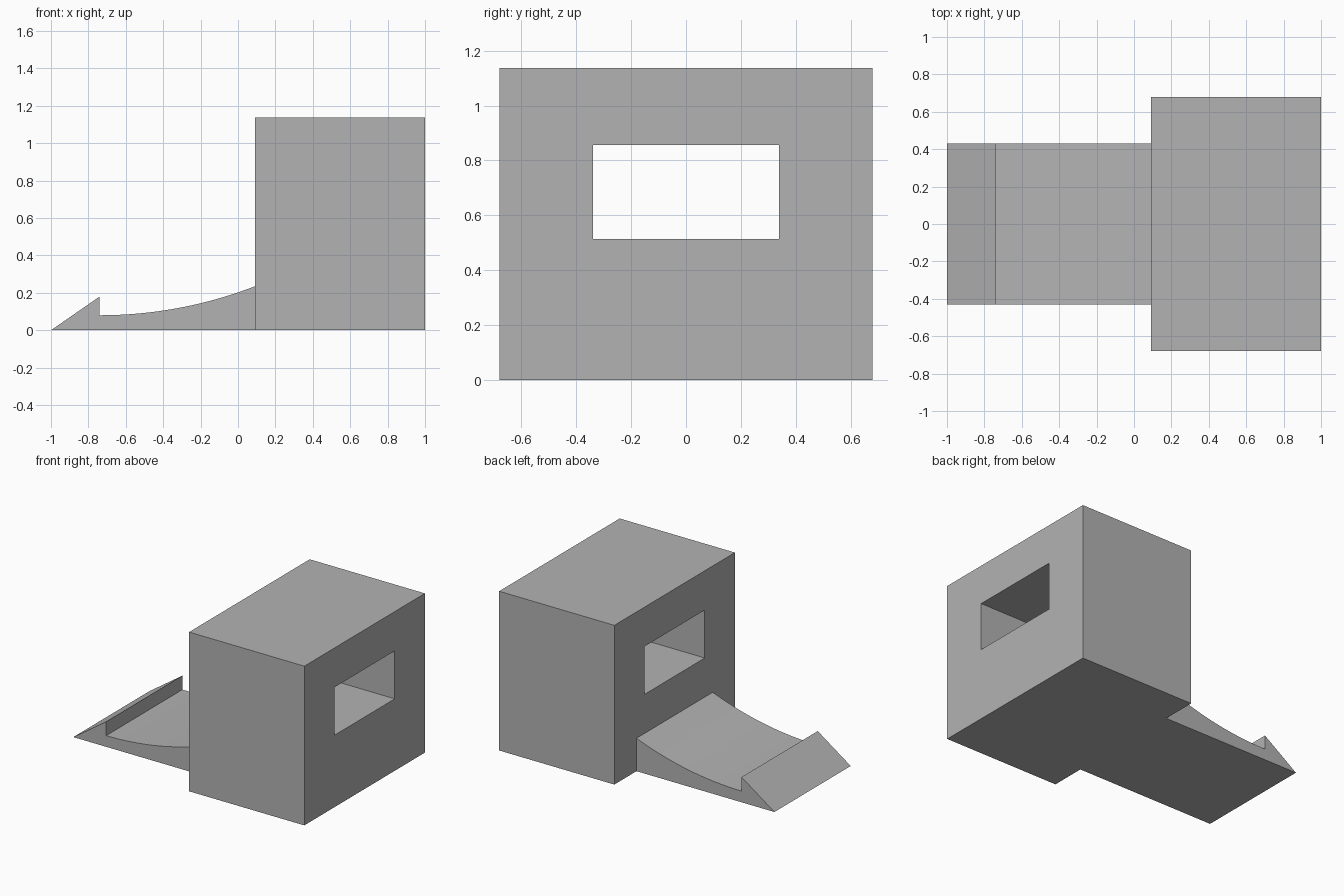
import bpy
import bmesh
import math

cube = bpy.data.objects.get("Cube")
if cube:
    bpy.data.objects.remove(cube, do_unlink=True)

# Single plain grey
grey = bpy.data.materials.new("plain_grey")
grey.use_nodes = True
colour = (0.45, 0.45, 0.45, 1)
grey.diffuse_color = colour
grey.node_tree.nodes["Principled BSDF"].inputs["Base Color"].default_value = colour


def extrude_profile(name, points, half_width):
    """Extrude an x-z outline symmetrically along y."""
    bm = bmesh.new()
    face = bm.faces.new([bm.verts.new((x, -half_width, z)) for x, z in points])
    result = bmesh.ops.extrude_face_region(bm, geom=[face])
    moved = [v for v in result["geom"] if isinstance(v, bmesh.types.BMVert)]
    bmesh.ops.translate(bm, verts=moved, vec=(0, 2 * half_width, 0))
    bmesh.ops.recalc_face_normals(bm, faces=bm.faces)
    mesh = bpy.data.meshes.new(name)
    bm.to_mesh(mesh)
    bm.free()
    mesh.materials.append(grey)
    obj = bpy.data.objects.new(name, mesh)
    bpy.context.collection.objects.link(obj)
    return obj


def rectangle(x0, x1, z0, z1):
    return [(x0, z0), (x1, z0), (x1, z1), (x0, z1)]


wall_x, lip_x = 0.09, -0.74

# Block with a rectangular opening running through it
block = extrude_profile("block", rectangle(wall_x, 1, 0, 1.137), 0.68)
cutter = extrude_profile("opening_cutter", rectangle(-0.2, 1.2, 0.514, 0.856), 0.34)
cutter.hide_render = True
cut = block.modifiers.new("opening", "BOOLEAN")
cut.operation = "DIFFERENCE"
cut.solver = "EXACT"
cut.object = cutter
bpy.context.view_layer.objects.active = block
bpy.ops.object.modifier_apply(modifier=cut.name)
bpy.data.objects.remove(cutter, do_unlink=True)

# Ramp: wedge lip, then a circular sweep rising to the block
run, rise, floor_z = wall_x - lip_x, 0.155, 0.08
radius = (run ** 2 + rise ** 2) / (2 * rise)
sweep = math.asin(run / radius)
steps = 24
arc = []
for i in range(steps + 1):
    angle = sweep * i / steps
    arc.append((lip_x + radius * math.sin(angle),
                floor_z + radius * (1 - math.cos(angle))))
outline = [(-1, 0), (lip_x, 0.18)] + arc + [(wall_x, 0)]
ramp = extrude_profile("curved_ramp", outline, 0.43)

bpy.ops.object.select_all(action="DESELECT")
ramp.select_set(True)
bpy.context.view_layer.objects.active = ramp
bpy.ops.object.shade_smooth_by_angle(angle=math.radians(20))
